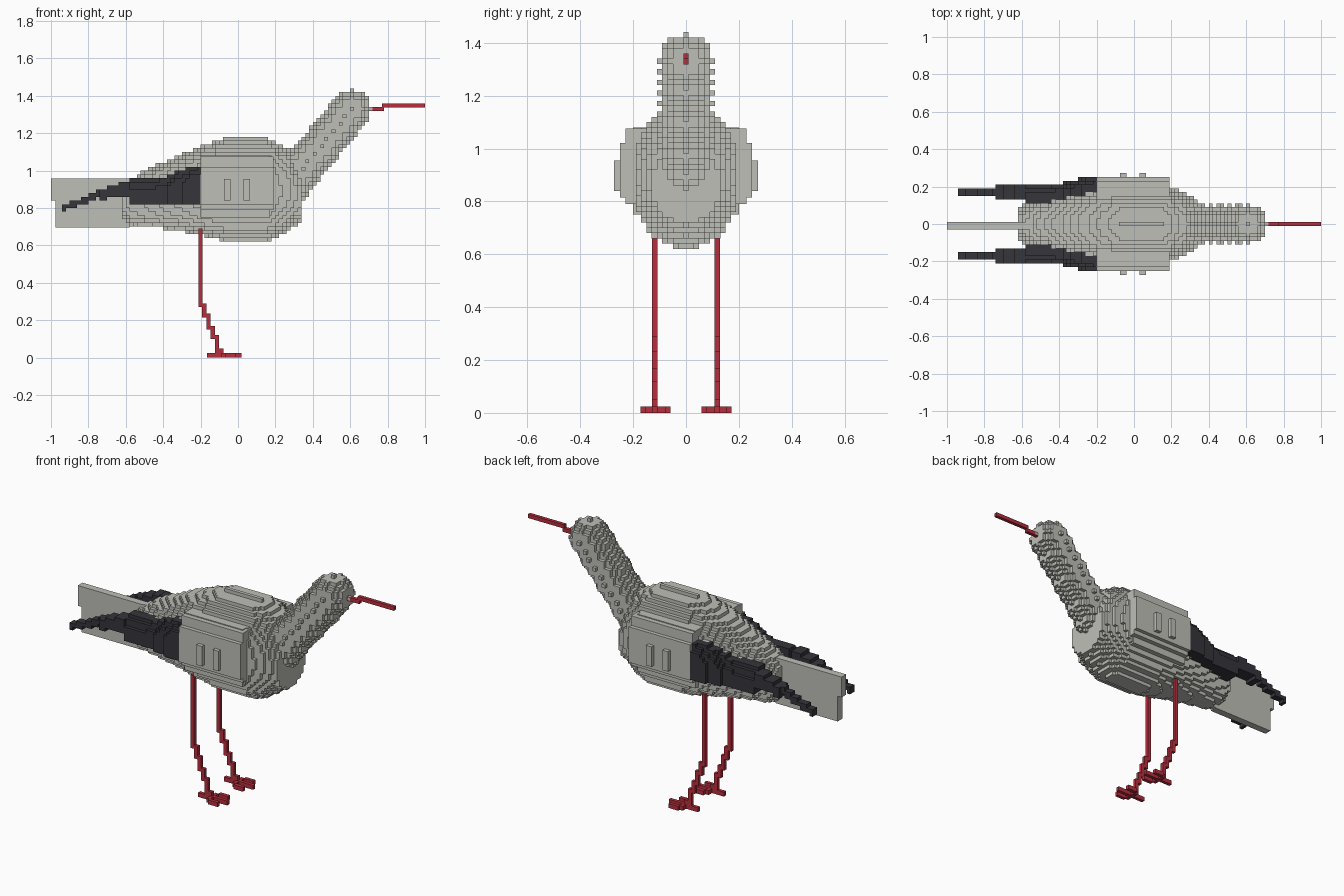
import bpy, bmesh, math
from mathutils import Vector

cube = bpy.data.objects.get("Cube")
if cube:
    bpy.data.objects.remove(cube, do_unlink=True)

V = 0.02  # edge of one small block


def material(name, rgb):
    m = bpy.data.materials.new(name)
    m.use_nodes = True
    m.diffuse_color = (*rgb, 1)
    m.node_tree.nodes["Principled BSDF"].inputs["Base Color"].default_value = (*rgb, 1)
    return m


GREY = material("light_grey", (0.52, 0.52, 0.48))
DARK = material("charcoal", (0.036, 0.035, 0.044))
RED = material("red", (0.47, 0.028, 0.048))


def finish(bm, name, mat):
    bmesh.ops.recalc_face_normals(bm, faces=bm.faces)
    me = bpy.data.meshes.new(name)
    bm.to_mesh(me)
    bm.free()
    me.materials.append(mat)
    ob = bpy.data.objects.new(name, me)
    bpy.context.collection.objects.link(ob)
    return ob


def boxes(name, mat, spans):
    """One object made of boxes, each (x0, x1, y0, y1, z0, z1)."""
    bm = bmesh.new()
    for x0, x1, y0, y1, z0, z1 in spans:
        vs = bmesh.ops.create_cube(bm, size=1)["verts"]
        for v in vs:
            v.co = Vector(((x0 + x1) / 2 + v.co.x * (x1 - x0),
                           (y0 + y1) / 2 + v.co.y * (y1 - y0),
                           (z0 + z1) / 2 + v.co.z * (z1 - z0)))
    return finish(bm, name, mat)


def blocks(name, mat, inside, lo, hi):
    """Outer shell of all blocks whose centre satisfies inside(x, y, z)."""
    rng = [range(math.floor(a / V) - 1, math.ceil(b / V) + 2) for a, b in zip(lo, hi)]
    cells = {(i, j, k) for i in rng[0] for j in rng[1] for k in rng[2]
             if inside((i + .5) * V, j * V, (k + .5) * V)}
    bm = bmesh.new()
    corners = {}

    def corner(p):
        if p not in corners:
            corners[p] = bm.verts.new((p[0] * V, (p[1] - .5) * V, p[2] * V))
        return corners[p]

    for c in cells:
        for axis in range(3):
            for side in (0, 1):
                n = list(c)
                n[axis] += 2 * side - 1
                if tuple(n) in cells:
                    continue
                u, w = (axis + 1) % 3, (axis + 2) % 3
                loop = []
                for du, dw in ((0, 0), (1, 0), (1, 1), (0, 1)):
                    p = list(c)
                    p[axis] += side
                    p[u] += du
                    p[w] += dw
                    loop.append(corner(tuple(p)))
                bm.faces.new(loop if side else loop[::-1])
    return finish(bm, name, mat)


def lerp(table, x):
    """Row of values at x, from rows that start with their x."""
    for a, b in zip(table, table[1:]):
        if a[0] <= x <= b[0]:
            t = (x - a[0]) / (b[0] - a[0])
            return [p + (q - p) * t for p, q in zip(a[1:], b[1:])]
    return None


# Body: oval sections given as x, top, bottom, half width
BODY = [(-.62, .92, .74, .09), (-.58, .95, .71, .105), (-.5, 1.0, .70, .125),
        (-.4, 1.045, .69, .15), (-.3, 1.09, .675, .175), (-.2, 1.13, .655, .195),
        (-.07, 1.17, .625, .205), (.16, 1.17, .625, .205), (.22, 1.145, .65, .185),
        (.28, 1.11, .69, .16), (.34, .98, .73, .125)]


def in_body(x, y, z):
    s = lerp(BODY, x)
    if not s:
        return False
    top, bottom, w = s
    return (abs(y) / w) ** 2.2 + (abs(z - (top + bottom) / 2) / ((top - bottom) / 2)) ** 2.2 <= 1


blocks("body", GREY, in_body, (-.64, -.22, .6), (.36, .22, 1.2))

# Neck and head: a chain of block spheres
CHAIN = [Vector((.61 - .033 * i, 0, 1.33 - .0405 * i)) for i in range(11)]
CHAIN = [Vector(((math.floor(p.x / V) + .5) * V, 0, (math.floor(p.z / V) + .5) * V)) for p in CHAIN]
blocks("neck_and_head", GREY,
       lambda x, y, z: any((Vector((x, y, z)) - c).length <= 5.02 * V for c in CHAIN),
       (.1, -.12, .8), (.685, .12, 1.46))

# Beak in two steps
boxes("beak", RED, [(.685, .78, -.01, .01, 1.318, 1.34), (.77, 1, -.01, .01, 1.338, 1.36)])

# Tail plate with a narrower end
boxes("tail", GREY, [(-.975, -.58, -.03, .012, .695, .957), (-1, -.975, -.03, .012, .84, .957)])

# Wing feathers: x, top, bottom, inner y, outer y
FEATHERS = [(-.93, .815, .785, .155, .18), (-.74, .895, .855, .155, .18),
            (-.739, .90, .845, .135, .205), (-.58, .95, .865, .135, .205),
            (-.579, .955, .82, .12, .205), (-.46, .955, .82, .11, .205),
            (-.38, .965, .82, .11, .22), (-.33, .99, .82, .12, .235),
            (-.26, 1.02, .82, .14, .245), (-.2, 1.03, .82, .15, .255)]


def in_feathers(x, y, z):
    s = lerp(FEATHERS, x)
    if not s:
        return False
    top, bottom, inner, outer = s
    if not bottom <= z <= top:
        return False
    # the upper edge leans in towards the back in steps
    lean = max(0, z - (top - .06)) * .7 if x > -.58 else 0
    return inner <= abs(y) <= outer - lean


# Mirrored parts
for side, s in (("left", 1), ("right", -1)):
    def mirrored(spans):
        return [(a, b, *sorted((s * c, s * d)), e, f) for a, b, c, d, e, f in spans]

    # side is +y for one wing and leg, -y for the other
    blocks(side + "_wing_feathers", DARK,
           lambda x, y, z: y * s > 0 and in_feathers(x, y, z), (-.94, -.27, .76), (-.2, .27, 1.06))
    boxes(side + "_wing_shoulder", GREY, mirrored([
        (-.2, .17, .1, .2, .75, 1.08),
        (-.2, .19, .1, .228, .79, 1.075),
        (-.2, .19, .15, .25, .815, 1.02),
        (-.075, -.04, .2, .272, .84, .955),
        (.03, .065, .2, .272, .84, .955)]))
    # Stepped leg
    boxes(side + "_leg", RED, mirrored([
        (-.212, -.19, .108, .128, .27, .69),
        (-.192, -.168, .108, .128, .215, .29),
        (-.168, -.146, .108, .128, .15, .235),
        (-.146, -.124, .108, .128, .10, .17),
        (-.124, -.102, .108, .128, .02, .12),
        (-.104, -.078, .108, .128, .02, .05)]))
    # Foot with hind toe and three front toes
    boxes(side + "_foot", RED, mirrored([
        (-.165, .02, .108, .128, 0, .025),
        (-.09, -.068, .078, .158, 0, .025),
        (-.07, -.01, .058, .08, 0, .025),
        (-.07, -.01, .152, .172, 0, .025)]))
